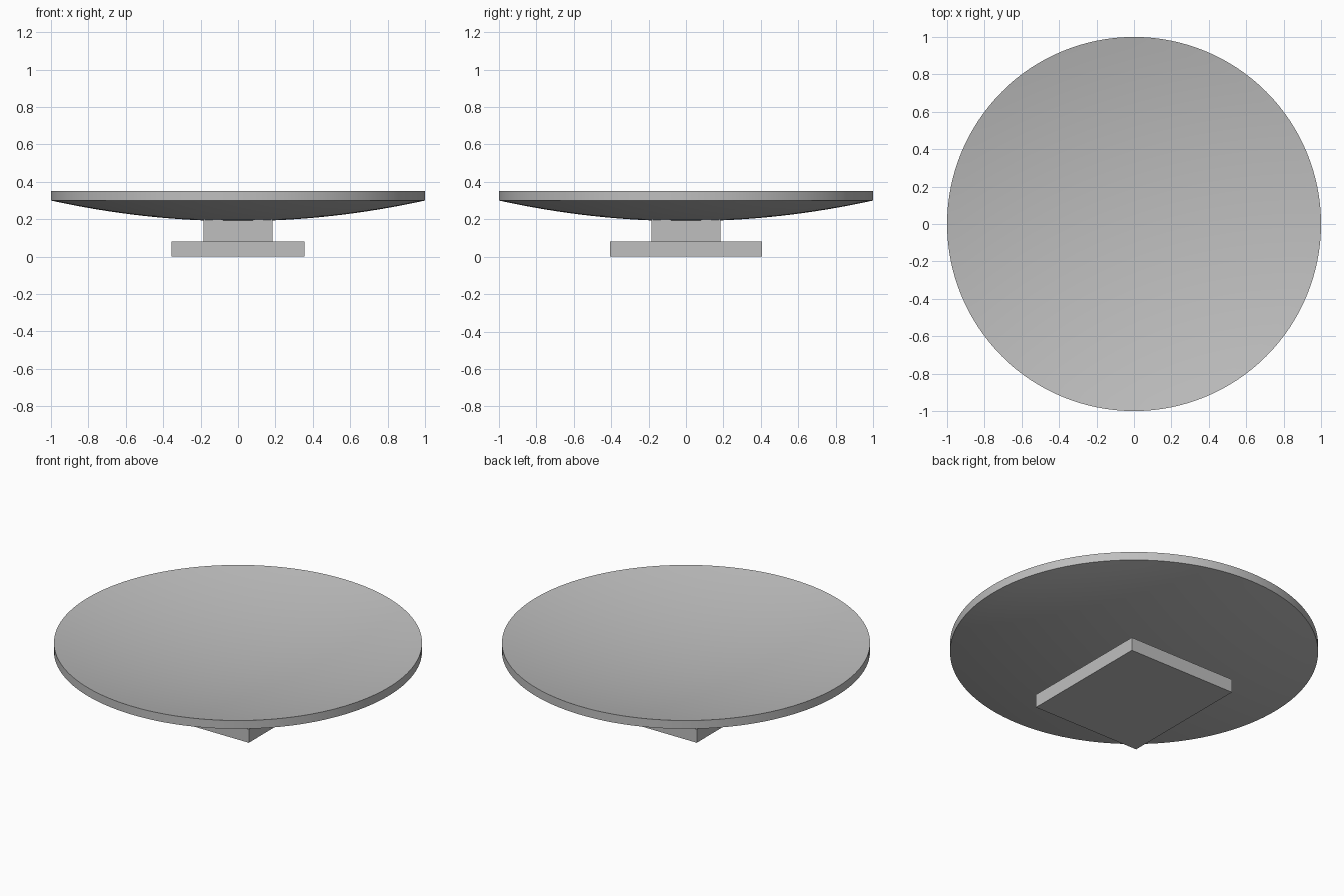
import bpy
import bmesh
import math

cube = bpy.data.objects.get("Cube")
if cube:
    bpy.data.objects.remove(cube, do_unlink=True)

grey = bpy.data.materials.new("light_grey")
grey.use_nodes = True
colour = (0.52, 0.52, 0.52, 1)
grey.diffuse_color = colour
grey.node_tree.nodes["Principled BSDF"].inputs["Base Color"].default_value = colour


def add_object(name, bm):
    bmesh.ops.recalc_face_normals(bm, faces=bm.faces)
    mesh = bpy.data.meshes.new(name)
    bm.to_mesh(mesh)
    bm.free()
    mesh.materials.append(grey)
    obj = bpy.data.objects.new(name, mesh)
    bpy.context.collection.objects.link(obj)
    return obj


def box(name, half_x, half_y, z0, z1):
    bm = bmesh.new()
    bmesh.ops.create_cube(bm, size=1)
    bmesh.ops.scale(bm, vec=(2 * half_x, 2 * half_y, z1 - z0), verts=bm.verts)
    bmesh.ops.translate(bm, vec=(0, 0, (z0 + z1) / 2), verts=bm.verts)
    return add_object(name, bm)


# Shallow dish: a curved profile of even thickness, spun round the z axis
BOTTOM, RISE, THICKNESS, RINGS = 0.19, 0.11, 0.05, 16
under = [(i / RINGS, BOTTOM + RISE * (i / RINGS) ** 2) for i in range(RINGS + 1)]
profile = under + [(r, z + THICKNESS) for r, z in reversed(under)]
bm = bmesh.new()
verts = [bm.verts.new((r, 0, z)) for r, z in profile]
edges = [bm.edges.new(pair) for pair in zip(verts, verts[1:])]
bmesh.ops.spin(bm, geom=verts + edges, cent=(0, 0, 0), axis=(0, 0, 1),
               angle=math.tau, steps=128, use_merge=True)
bmesh.ops.remove_doubles(bm, verts=bm.verts, dist=0.0001)
dish = add_object("dish", bm)
bpy.ops.object.select_all(action='DESELECT')
dish.select_set(True)
bpy.context.view_layer.objects.active = dish
bpy.ops.object.shade_smooth_by_angle(angle=math.radians(30))

# Square post, reaching just into the dish, on a rectangular foot
box("post", 0.185, 0.185, 0.08, 0.2)
box("foot", 0.355, 0.405, 0, 0.08)
